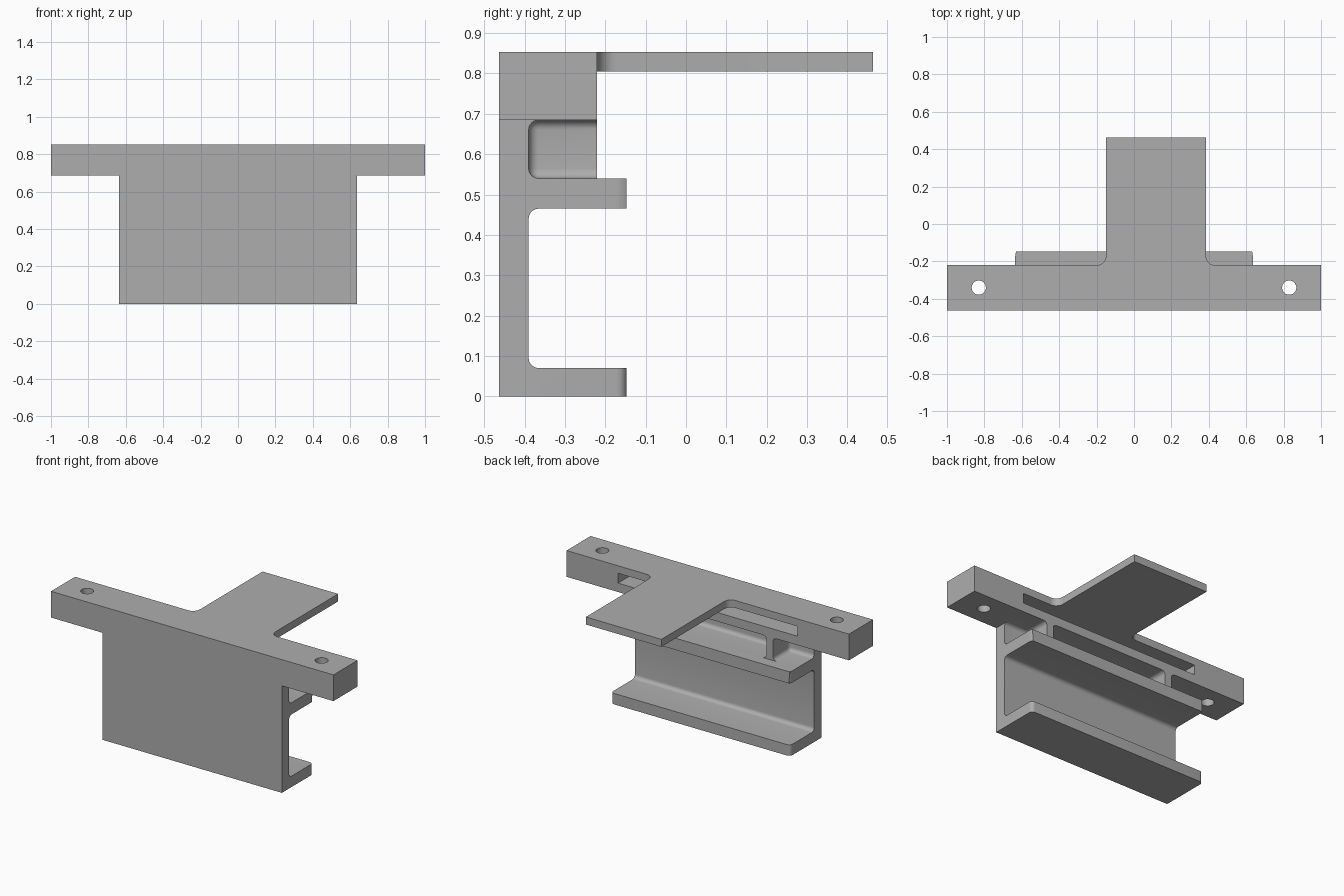
import bpy
import bmesh
from math import sin, cos, pi
from mathutils import Matrix, Vector

if "Cube" in bpy.data.objects:
    bpy.data.objects.remove(bpy.data.objects["Cube"])

# Key dimensions
FRONT, WALL, BAR_BACK, SHELF_BACK = -0.463, -0.39, -0.22, -0.147
BODY_X, RIB_IN, RIB_OUT = 0.635, 0.415, 0.462
SHELF_LO, SHELF_HI, BAR_LO, TOP = 0.465, 0.54, 0.685, 0.853
PLATE_LO, FILLET = 0.805, 0.025

grey = bpy.data.materials.new("plain grey")
grey.use_nodes = True
grey.diffuse_color = (0.42, 0.42, 0.42, 1)
grey.node_tree.nodes["Principled BSDF"].inputs["Base Color"].default_value = grey.diffuse_color


def finish(name, bm):
    bmesh.ops.recalc_face_normals(bm, faces=bm.faces)
    mesh = bpy.data.meshes.new(name)
    bm.to_mesh(mesh)
    bm.free()
    mesh.materials.append(grey)
    obj = bpy.data.objects.new(name, mesh)
    bpy.context.collection.objects.link(obj)
    return obj


def prism(points, direction):
    """Extrude a closed outline along a direction."""
    bm = bmesh.new()
    face = bm.faces.new([bm.verts.new(p) for p in points])
    new = bmesh.ops.extrude_face_region(bm, geom=[face])["geom"]
    verts = [g for g in new if isinstance(g, bmesh.types.BMVert)]
    bmesh.ops.translate(bm, verts=verts, vec=direction)
    return bm


def box(name, lo, hi, radius=0):
    """Box between two corners, optionally rounded."""
    lo, hi = Vector(lo), Vector(hi)
    bm = bmesh.new()
    bmesh.ops.create_cube(bm, size=1, matrix=Matrix.Translation((lo + hi) / 2)
                          @ Matrix.Diagonal((*(hi - lo), 1)))
    if radius:
        bmesh.ops.bevel(bm, geom=bm.edges[:], offset=radius, segments=6,
                        profile=0.5, affect='EDGES')
    return finish(name, bm)


def cut(target, cutter):
    mod = target.modifiers.new("cut", 'BOOLEAN')
    mod.operation, mod.solver, mod.object = 'DIFFERENCE', 'EXACT', cutter
    bpy.context.view_layer.objects.active = target
    bpy.ops.object.modifier_apply(modifier=mod.name)
    bpy.data.objects.remove(cutter)


def smooth(obj):
    bpy.ops.object.select_all(action='DESELECT')
    obj.select_set(True)
    bpy.context.view_layer.objects.active = obj
    bpy.ops.object.shade_smooth_by_angle(angle=pi / 6)


# Bracket body: T outline with the rear vertical corners rounded
half = [(BODY_X, 0), (BODY_X, BAR_LO), (1, BAR_LO), (1, TOP)]
outline = half + [(-x, z) for x, z in reversed(half)]
bm = prism([(x, FRONT, z) for x, z in outline], (0, SHELF_BACK - FRONT, 0))
corners = [e for e in bm.edges
           if all(v.co.y > SHELF_BACK - 0.01 and abs(v.co.x) < 0.7 for v in e.verts)
           and abs(e.verts[0].co.x - e.verts[1].co.x) < 0.01]
bmesh.ops.bevel(bm, geom=corners, offset=FILLET, segments=6, profile=0.5, affect='EDGES')
bracket = finish("bracket_body", bm)

# Set the bar back from the shelves
cut(bracket, box("bar_setback", (-1.2, BAR_BACK, SHELF_HI), (1.2, 0.1, 1)))
# Open channel between the two shelves
cut(bracket, box("channel", (-1.2, WALL, 0.07), (1.2, 0.1, SHELF_LO), FILLET))
# Pockets beside and between the ribs
cut(bracket, box("middle_pocket", (-RIB_IN, WALL, SHELF_HI), (RIB_IN, 0.1, BAR_LO), FILLET))
for x0, x1 in ((RIB_OUT, 0.75), (-0.75, -RIB_OUT)):
    cut(bracket, box("side_pocket", (x0, WALL, SHELF_HI), (x1, 0.1, BAR_LO), FILLET))
# Long slot under the top plate
cut(bracket, box("slot", (-BODY_X, WALL, 0.742), (BODY_X, 0.1, PLATE_LO)))
# Screw holes
for x in (-0.83, 0.83):
    bm = bmesh.new()
    bmesh.ops.create_cone(bm, cap_ends=True, segments=40, radius1=0.038, radius2=0.038,
                          depth=0.6, matrix=Matrix.Translation((x, -0.34, 0.8)))
    cut(bracket, finish("screw_hole", bm))
smooth(bracket)

# Rear tongue plate, flaring into the bar with rounded inner corners
x0, x1, r = -0.15, 0.385, 0.048
arc = [(r * (1 - cos(a)), r * (1 - sin(a))) for a in (i * pi / 16 for i in range(9))]
left = [(x1 + u, BAR_BACK + v) for u, v in reversed(arc)]
right = [(x0 - u, BAR_BACK + v) for u, v in arc]
points = left + [(x1, 0.463), (x0, 0.463)] + right
tongue = finish("tongue_plate", prism([(x, y, PLATE_LO) for x, y in points],
                                      (0, 0, TOP - PLATE_LO)))
smooth(tongue)
